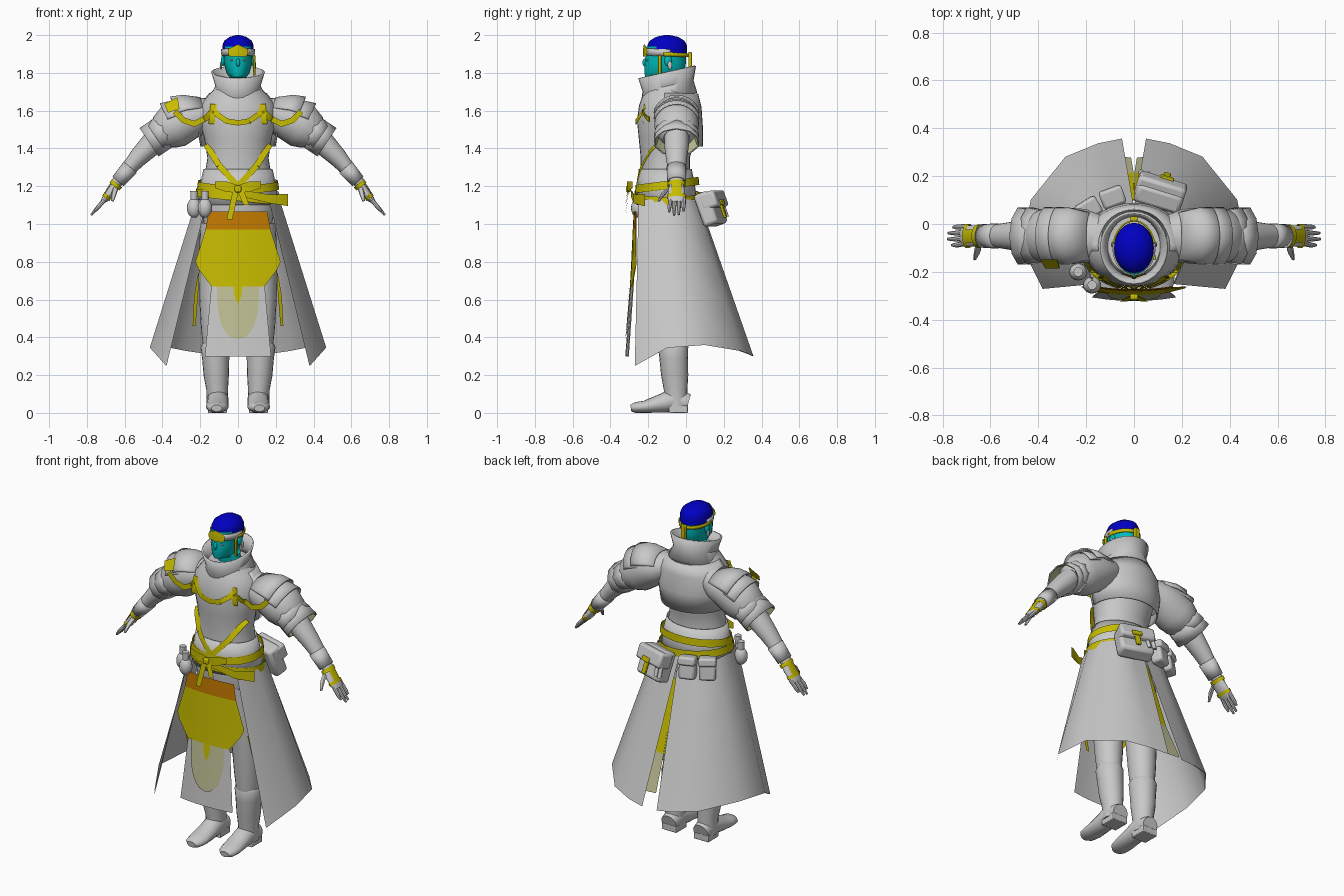
import bpy, bmesh, math
from mathutils import Vector, Euler

if "Cube" in bpy.data.objects:
    bpy.data.objects.remove(bpy.data.objects["Cube"])
made = []

def material(name, r, g, b):
    m = bpy.data.materials.new(name)
    m.use_nodes = True
    m.diffuse_color = (r, g, b, 1)
    m.node_tree.nodes["Principled BSDF"].inputs["Base Color"].default_value = (r, g, b, 1)
    return m

GREY = material("grey cloth", .58, .58, .58)
GOLD = material("gold trim", .57, .5, 0)
ORANGE = material("orange band", .54, .19, 0)
PALE = material("pale gold", .52, .52, .3)
BLUE = material("blue cap", 0, 0, .54)
TEAL = material("teal skin", 0, .5, .5)

def finish(name, bm, mats, thick=0, bevel=0):
    bmesh.ops.recalc_face_normals(bm, faces=bm.faces)
    me = bpy.data.meshes.new(name)
    bm.to_mesh(me)
    bm.free()
    ob = bpy.data.objects.new(name, me)
    bpy.context.collection.objects.link(ob)
    for m in mats:
        me.materials.append(m)
    if thick:
        s = ob.modifiers.new("thickness", 'SOLIDIFY')
        s.thickness, s.offset, s.use_rim = thick, 0, thick > .005
    if bevel:
        b = ob.modifiers.new("bevel", 'BEVEL')
        b.width, b.segments = bevel, 2
    made.append(ob)

def loft(name, mat, stations, side=(0, 1, 0), n=20, arc=None, caps=True, flip=1, shear=(0, 0), thick=0):
    """Skin of elliptical sections (x, y, z, radius across, radius along side)."""
    bm = bmesh.new()
    v = Vector(side)
    pts = [Vector(s[:3]) for s in stations]
    rings = []
    for i, s in enumerate(stations):
        u = v.cross(pts[min(i + 1, len(pts) - 1)] - pts[max(i - 1, 0)]).normalized()
        ring = []
        for k in range(n + 1 if arc else n):
            a = arc[0] + (arc[1] - arc[0]) * k / n if arc else 2 * math.pi * k / n
            p = pts[i] + u * s[3] * math.cos(a) + v * s[4] * math.sin(a)
            p.z += shear[0] * p.x + shear[1] * (p.y + .1)
            ring.append(bm.verts.new((p.x * flip, p.y, p.z)))
        rings.append(ring)
    for a, b in zip(rings, rings[1:]):
        for k in range(n):
            j = (k + 1) % len(a)
            bm.faces.new((a[k], a[j], b[j], b[k]))
    if caps and not arc:
        bm.faces.new(rings[0])
        bm.faces.new(rings[-1])
    finish(name, bm, [mat], thick)

def sheet(name, mats, rows, index=None, flip=1, thick=.004):
    """Thin cloth through rows of points; index gives the colour of each row."""
    bm = bmesh.new()
    grid = [[bm.verts.new((x * flip, y, z)) for x, y, z in r] for r in rows]
    for i, (a, b) in enumerate(zip(grid, grid[1:])):
        for k in range(len(a) - 1):
            f = bm.faces.new((a[k], a[k + 1], b[k + 1], b[k]))
            f.material_index = index[i] if index else 0
    finish(name, bm, mats, thick)

def solid(name, mat, loc, size, rot=(0, 0, 0), bevel=.004, ball=False):
    bm = bmesh.new()
    if ball:
        bmesh.ops.create_uvsphere(bm, u_segments=16, v_segments=10, radius=1)
    else:
        bmesh.ops.create_cube(bm, size=1)
    for v in bm.verts:
        v.co = Euler(rot).to_matrix() @ Vector(c * s for c, s in zip(v.co, size)) + Vector(loc)
    finish(name, bm, [mat], bevel=0 if ball else bevel)

# Torso
TORSO = [(0, -.1, 1.0, .18, .13), (0, -.1, 1.12, .2, .15), (0, -.11, 1.25, .178, .13),
         (0, -.11, 1.35, .162, .13), (0, -.1, 1.45, .178, .15), (0, -.095, 1.55, .205, .165),
         (0, -.09, 1.63, .2, .158), (0, -.09, 1.68, .16, .14), (0, -.09, 1.73, .11, .12)]
loft("coat_torso", GREY, TORSO, n=32)

def front(x, z):
    """Depth of the chest or sleeve surface at a place seen from the front."""
    a, b = next((a, b) for a, b in zip(TORSO, TORSO[1:]) if a[2] <= z <= b[2])
    f = (z - a[2]) / (b[2] - a[2])
    cy, rx, ry = (a[i] + (b[i] - a[i]) * f for i in (1, 3, 4))
    y = cy - ry * math.sqrt(max(0, 1 - (x / rx) ** 2))
    return min(y, -.172) if abs(x) > .17 and z > 1.48 else y

def ribbon(name, path, width, flip=1, off=.008, steps=6):
    """Gold band that follows the front of the coat through (x, z) points."""
    rows = []
    for (x0, z0), (x1, z1) in zip(path, path[1:]):
        d = Vector((x1 - x0, z1 - z0)).normalized() * width / 2
        for k in range(steps + 1):
            x, z = x0 + (x1 - x0) * k / steps, z0 + (z1 - z0) * k / steps
            rows.append([(x - d.y, front(x, z) - off, z + d.x), (x + d.y, front(x, z) - off, z - d.x)])
    sheet(name, [GOLD], rows, flip=flip)

loft("back_cape", GREY, [(0, -.09, 1.41, .195, .175), (0, -.09, 1.52, .215, .175), (0, -.09, 1.62, .205, .168),
     (0, -.09, 1.69, .15, .15)], arc=(-.15, math.pi + .15), thick=.008)
loft("high_collar", GREY, [(0, -.09, 1.66, .15, .145), (0, -.095, 1.73, .115, .13), (0, -.1, 1.805, .137, .148)],
     n=28, caps=False, shear=(0, .22), thick=.01)
loft("waist_peplum", GREY, [(0, -.1, 1.1, .212, .16), (0, -.105, 1.2, .2, .15), (0, -.11, 1.29, .18, .138)],
     n=28, caps=False, thick=.006)
# Belts: one dips to the front, one slants
loft("belt_upper", GOLD, [(0, -.1, 1.185, .215, .168), (0, -.1, 1.228, .209, .164)], n=32, caps=False, shear=(0, .13), thick=.005)
loft("belt_lower", GOLD, [(0, -.1, 1.122, .224, .174), (0, -.1, 1.165, .22, .17)], n=32, caps=False, shear=(-.1, 0), thick=.005)

# Head, cap and headband
loft("head", TEAL, [(0, -.08, 1.68, .064, .06), (0, -.085, 1.77, .062, .068), (0, -.12, 1.778, .045, .095),
     (0, -.115, 1.8, .062, .106), (0, -.11, 1.85, .074, .109), (0, -.105, 1.94, .08, .105)], n=24)
solid("nose", TEAL, (0, -.218, 1.855), (.011, .013, .022), ball=True)
loft("cap", BLUE, [(0, -.1, 1.905, .083, .105), (0, -.1, 1.945, .083, .105), (0, -.1, 1.97, .073, .092),
     (0, -.1, 1.99, .046, .06), (0, -.1, 2.0, .012, .015)], n=24)
for name, mat, start, low, high in (("headband_front", GREY, .95, 1.888, 1.925), ("headband_back", GOLD, -.05, 1.888, 1.908)):
    loft(name, mat, [(0, -.1, low, .084, .113), (0, -.1, high, .087, .113)], n=16,
         arc=(math.pi * start, math.pi * (start + 1.1)), shear=(0, -.04), thick=.006)
sheet("brow_plate", [GOLD], [[(-.052, -.205, 1.925), (0, -.221, 1.952), (.052, -.205, 1.925)],
      [(-.052, -.208, 1.9), (0, -.226, 1.92), (.052, -.208, 1.9)], [(-.04, -.211, 1.885), (0, -.226, 1.888), (.04, -.211, 1.885)]])
solid("head_bow", GOLD, (0, .022, 1.865), (.03, .02, .09))
solid("head_tassel", GOLD, (.086, -.14, 1.84), (.012, .018, .11))

for side, s in (("left", 1), ("right", -1)):
    solid(side + "_ear", TEAL, (s * .078, -.095, 1.865), (.012, .02, .03), ball=True)
    solid(side + "_earring", GREY, (s * .09, -.085, 1.84), (.006, .012, .022), ball=True)
    solid(side + "_eye", GREY, (s * .032, -.204, 1.868), (.012, .006, .005), ball=True)
    # Sleeves, shoulder plates and cuffs
    loft(side + "_sleeve", GREY, [(.12, -.06, 1.605, .07, .09), (.2, -.05, 1.575, .093, .112), (.27, -.05, 1.555, .115, .118),
         (.34, -.05, 1.52, .122, .118), (.39, -.05, 1.485, .1, .11), (.43, -.05, 1.455, .06, .07)], flip=s)
    for i, x in enumerate((0, .045)):
        loft(side + "_shoulder_plate_" + str(i + 1), GREY, [(.18 + x, -.05, 1.59 - x * .5, .08, .1),
             (.26 + x, -.05, 1.57 - x * .6, .115, .121), (.31 + x, -.05, 1.55 - x * .7, .13, .124)],
             arc=(math.pi * .6, math.pi * 1.4), flip=s, thick=.008)
        cuff = [(.37 + x * .6, -.05, 1.505 - x * .5, .088, .105), (.435 + x * .8, -.05, 1.46 - x * .6, .083 + x * .1, .122)]
        loft(side + "_cuff_" + str(i + 1), GREY, cuff, n=10, caps=False, flip=s, thick=.006)
    loft(side + "_cuff_lining", PALE, [c[:3] + (c[3] - .006, c[4] - .006) for c in cuff], n=10, caps=False, flip=s, thick=.002)
    # Arms and hands
    loft(side + "_forearm", GREY, [(.4, -.05, 1.49, .06, .065), (.47, -.05, 1.41, .06, .065), (.53, -.05, 1.35, .05, .056),
         (.6, -.05, 1.27, .036, .044), (.65, -.05, 1.21, .028, .036)], flip=s)
    loft(side + "_gauntlet", GREY, [(.57, -.05, 1.3, .043, .05), (.635, -.05, 1.225, .036, .046)], caps=False, flip=s, thick=.006)
    loft(side + "_palm", GREY, [(.635, -.05, 1.22, .024, .032), (.665, -.05, 1.18, .024, .045), (.705, -.05, 1.13, .018, .046),
         (.72, -.05, 1.115, .01, .04)], flip=s, n=14)
    for i in range(4):
        y, reach = -.088 + .025 * i, (.76, .778, .775, .755)[i]
        loft(side + "_finger_" + str(i + 1), GREY, [(.7, y * .9, 1.135, .012, .012), (.74, y, 1.09, .011, .011),
             (reach, y, 1.125 - (reach - .7), .006, .006)], n=8, flip=s)
    loft(side + "_thumb", GREY, [(.645, -.07, 1.2, .014, .016), (.655, -.115, 1.165, .014, .014), (.665, -.145, 1.12, .007, .007)], n=8, flip=s)
    loft(side + "_wrist_band", GOLD, [(.64, -.05, 1.215, .033, .045), (.654, -.05, 1.198, .031, .046)], n=16, caps=False, flip=s, thick=.004)
    loft(side + "_palm_band", GOLD, [(.688, -.05, 1.152, .023, .049), (.7, -.05, 1.137, .021, .049)], n=16, caps=False, flip=s, thick=.004)
    loft(side + "_hand_trim", GOLD, [(.645, -.05, 1.208, .03, .05), (.672, -.05, 1.173, .027, .05), (.7, -.05, 1.137, .022, .05)],
         n=6, arc=(math.pi * .82, math.pi * 1.18), flip=s)
    # Chest trims
    ribbon(side + "_chest_swag", [(0, 1.535), (.06, 1.545), (.11, 1.58), (.135, 1.62)], .028, s)
    ribbon(side + "_shoulder_swag", [(.135, 1.6), (.17, 1.56), (.23, 1.53), (.29, 1.55), (.335, 1.595)], .03, s, .02)
    ribbon(side + "_chest_tab", [(.13, 1.635), (.14, 1.53)], .032, s, .012)
    ribbon(side + "_cross_strap", [(.168, 1.42), (.1, 1.31), (0, 1.2)], .032, s, .016)
    # Legs and boots
    loft(side + "_leg", GREY, [(.1, -.09, 1.0, .1, .11), (.11, -.085, .8, .098, .1), (.12, -.08, .6, .085, .088),
         (.12, -.075, .45, .076, .08), (.12, -.07, .3, .06, .07)], flip=s)
    loft(side + "_boot_shaft", GREY, [(.11, -.05, .03, .056, .06), (.11, -.055, .12, .057, .062), (.115, -.06, .2, .067, .072),
         (.118, -.065, .29, .072, .076), (.12, -.068, .35, .078, .08), (.12, -.068, .365, .07, .074)], flip=s)
    loft(side + "_boot_foot", GREY, [(.108, .012, .05, .05, .05), (.108, -.06, .07, .065, .058), (.108, -.14, .048, .048, .058),
         (.11, -.22, .032, .032, .06), (.112, -.27, .028, .028, .05), (.113, -.292, .025, .018, .028)], side=(1, 0, 0), flip=s)
    solid(side + "_boot_heel", GREY, (s * .108, -.04, .02), (.1, .1, .04))
    # Skirt: each half is one cloth from the front edge round to the back slit
    top = [(.165, -.25, 1.13), (.218, -.13, 1.13), (.205, -.02, 1.13), (.13, .055, 1.13), (.08, .06, 1.13), (0, .065, 1.13)]
    hem = [(.38, -.27, .25), (.465, -.1, .345), (.43, .1, .36), (.285, .28, .33), (.15, .335, .31), (.05, .355, .3)]
    sheet(side + "_skirt", [GREY], [[Vector(a).lerp(Vector(b), f) for a, b in zip(top, hem)] for f in (0, .25, .5, .75, 1)], flip=s)
    sheet(side + "_slit_lining", [GOLD, PALE], [[(0, .1, 1.0), (.02, .095, 1.0)], [(.002, .215, .58), (.06, .205, .58)],
          [(.012, .275, .36), (.09, .285, .36)]], [0, 1], flip=s)
    sheet(side + "_front_lining", [GOLD], [[(.205, -.2, .74), (.21, -.2, .74)], [(.212, -.17, .62), (.232, -.17, .62)],
          [(.225, -.12, .46), (.24, -.12, .46)]], flip=s)
    # Sash bow in front, with one longer tail
    sheet(side + "_bow_loop", [GOLD], [[(0, -.3, 1.205), (0, -.3, 1.165)], [(.06, -.31, 1.225), (.06, -.31, 1.17)],
          [(.12, -.285, 1.225), (.12, -.285, 1.19)]], flip=s)
    drop = 1.1 if s > 0 else 1.025
    sheet(side + "_bow_tail", [GOLD], [[(-.005, -.305, 1.18), (.025, -.305, 1.19)], [(.03, -.322, drop), (.06, -.322, drop)]], flip=s)

sheet("sash_end", [GOLD], [[(.02, -.29, 1.18), (.02, -.29, 1.145)], [(.17, -.275, 1.155), (.17, -.275, 1.11)],
      [(.265, -.22, 1.16), (.265, -.22, 1.095)]])
sheet("shoulder_badge", [GOLD], [[(-.39, -.15, 1.635), (-.32, -.15, 1.67)], [(-.37, -.185, 1.59), (-.31, -.185, 1.61)]])
solid("sash_knot", GOLD, (0, -.305, 1.185), (.035, .026, .035), bevel=.008)

# Apron with coloured bands, and the long tabard under it
def band(z, w, y):
    return [(w * k / 3, y + .5 * (w * k / 3) ** 2, z) for k in range(-3, 4)]

sheet("apron", [ORANGE, GOLD], [band(1.065, .155, -.275), band(.97, .172, -.28), band(.8, .225, -.288),
      band(.76, .208, -.29), band(.67, .14, -.295)], [0, 1, 1, 1])
sheet("tabard", [GREY], [band(.8, .13, -.28), band(.68, .14, -.288), band(.3, .175, -.32)])
sheet("tabard_emblem", [PALE], [band(.67 - .28 * f, .11 * math.sqrt(1 - f ** 3) + .001, -.295 - .024 * f)
      for f in (0, .2, .4, .6, .75, .88, .96, 1)])
sheet("tabard_streak", [GOLD], [band(.67, .022, -.3), band(.62, .018, -.305), band(.58, .003, -.308)])

# Pouches and flasks on the belt
tilt = (.35, 0, -.3)
solid("large_pouch", GREY, (.11, .13, 1.08), (.2, .085, .18), tilt, .018)
solid("large_pouch_flap", GREY, (.112, .145, 1.125), (.208, .09, .09), tilt, .015)
solid("pouch_emblem", GOLD, (.135, .192, 1.085), (.03, .014, .11), tilt)
solid("pouch_emblem_bar", GOLD, (.137, .19, 1.115), (.06, .016, .028), tilt)
for i in range(2):
    n, x = str(i + 1), .03 + .03 * i
    loft("vial_" + n, GREY, [(x, .225 - x * .3, 1.04, .012, .012), (x, .195 - x * .3, 1.13, .012, .012)], n=10)
    x, turn = -.09 - .1 * i, (.15, 0, .35 + .2 * i)
    solid("small_pouch_" + n, GREY, (x, .11 - .05 * i, 1.095), (.095, .07, .13), turn, .015)
    solid("small_flap_" + n, GREY, (x, .113 - .05 * i, 1.14), (.1, .077, .05), turn, .012)
    x, y = -.175 - .058 * i, -.255 + .055 * i
    solid("flask_" + n, GREY, (x, y, 1.085), (.038, .036, .052), ball=True)
    loft("flask_neck_" + n, GREY, [(x, y, 1.12, .018, .018), (x, y, 1.175, .02, .02)], n=10)

# Smooth shading with sharp edges kept
bpy.ops.object.select_all(action='DESELECT')
for ob in made:
    ob.select_set(True)
bpy.context.view_layer.objects.active = made[0]
bpy.ops.object.shade_smooth_by_angle(angle=math.radians(40))
